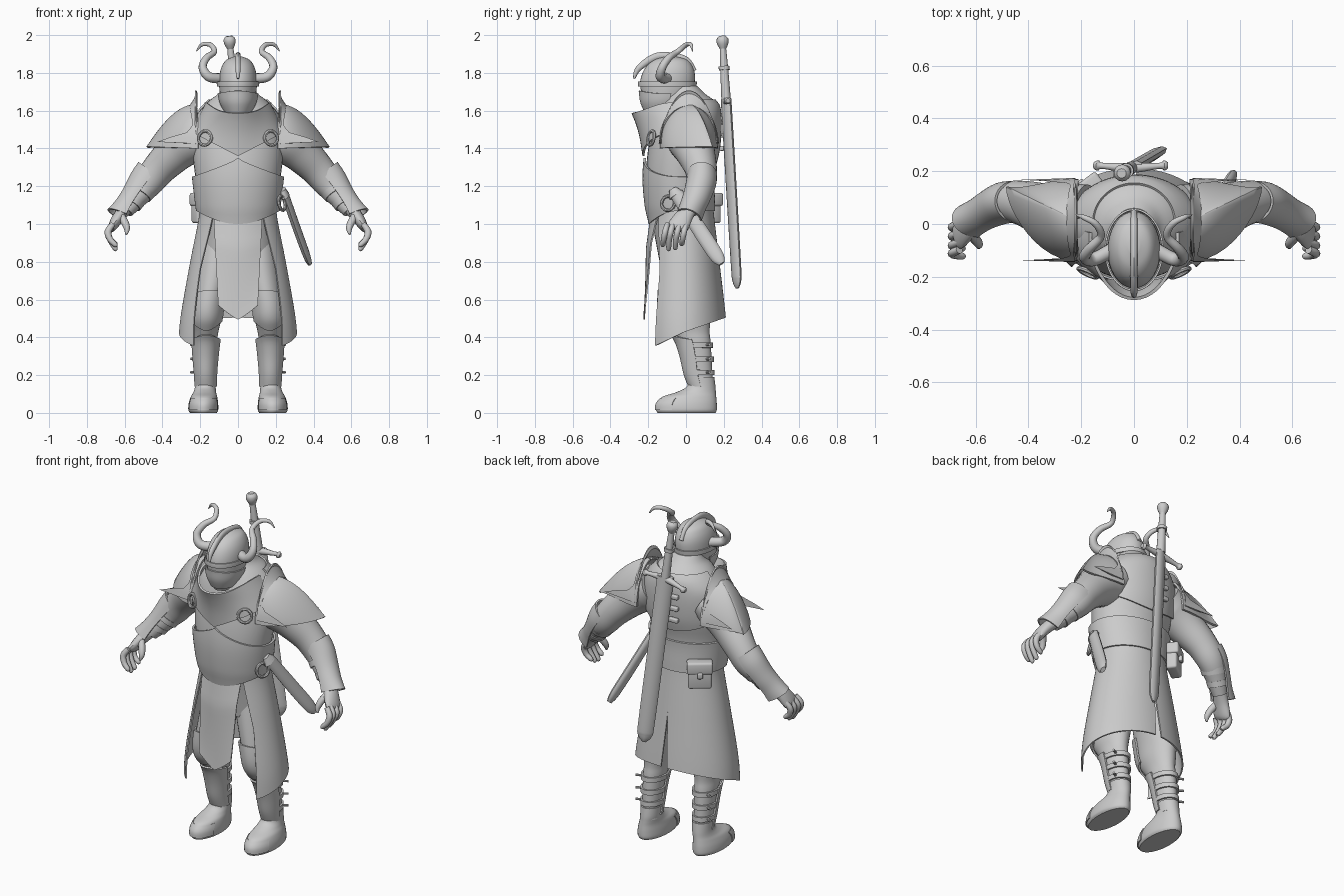
import bpy, bmesh
from math import sin, cos, radians, pi
from mathutils import Vector, Matrix

if "Cube" in bpy.data.objects:
    bpy.data.objects.remove(bpy.data.objects["Cube"])

grey = bpy.data.materials.new("plain grey")
grey.use_nodes = True
grey.diffuse_color = (0.6, 0.6, 0.6, 1)
grey.node_tree.nodes["Principled BSDF"].inputs["Base Color"].default_value = (0.6, 0.6, 0.6, 1)
made = []


# ---- helpers ----
def lerp(a, b, t):
    return a + (b - a) * t


def call(v, *args):
    return v(*args) if callable(v) else v


def spline(pts, n=5):
    out = []
    for i in range(len(pts) - 1):
        quad = [pts[max(0, min(len(pts) - 1, i + k))] for k in (-1, 0, 1, 2)]
        for j in range(n):
            t = j / n
            out.append(tuple(b + 0.5 * t * (c - a + t * (2 * a - 5 * b + 4 * c - d + t * (3 * (b - c) + d - a)))
                             for a, b, c, d in zip(*quad)))
    return out + [tuple(pts[-1])]


def register(ob, twin=False):
    ob.data.materials.clear()
    ob.data.materials.append(grey)
    ob.data.transform(ob.matrix_basis)
    ob.matrix_basis = Matrix()
    made.append(ob)
    if twin:
        me = ob.data.copy()
        me.transform(Matrix.Diagonal((-1, 1, 1, 1)))
        me.flip_normals()
        other = bpy.data.objects.new("right_" + ob.name, me)
        ob.name = "left_" + ob.name
        bpy.context.collection.objects.link(other)
        made.append(other)


def grid(name, rows, closed=False, thick=0, twin=False):
    bm = bmesh.new()
    vs = [[bm.verts.new(p) for p in r] for r in rows]
    n = len(rows[0])
    for r, q in zip(vs, vs[1:]):
        for i in range(n if closed else n - 1):
            k = (i + 1) % n
            bm.faces.new((r[i], r[k], q[k], q[i]))
    if closed:
        bm.faces.new(vs[0])
        bm.faces.new(vs[-1])
    bmesh.ops.recalc_face_normals(bm, faces=bm.faces)
    if thick:
        bmesh.ops.solidify(bm, geom=bm.faces[:], thickness=thick)
        bmesh.ops.recalc_face_normals(bm, faces=bm.faces)
    me = bpy.data.meshes.new(name)
    bm.to_mesh(me)
    bm.free()
    ob = bpy.data.objects.new(name, me)
    bpy.context.collection.objects.link(ob)
    register(ob, twin)


# point on an upright body; table rows are z, front y, back y, half width, centre x
def at(dense, a, z, off=0):
    row = dense[-1] if z > dense[0][0] else dense[0]
    for p, q in zip(dense, dense[1:]):
        if p[0] <= z <= q[0]:
            row = [lerp(u, v, (z - p[0]) / (q[0] - p[0])) for u, v in zip(p, q)]
            break
    _, f, b, rx, cx = row
    return Vector((cx + (rx + off) * sin(a), (f + b) / 2 - ((b - f) / 2 + off) * cos(a), z))


def loft(name, table, twin=False, seg=36):
    grid(name, [[at([r], 2 * pi * i / seg, r[0]) for i in range(seg)] for r in spline(table)], True, 0, twin)


# plate lying on a body, between two angles (0 is front) and two heights
def patch(name, table, a0, a1, lo, hi, off0=0.012, off1=0.012, thick=0.012, twin=False, nu=32, nv=14):
    dense, rows = spline(table), []
    for j in range(nv + 1):
        t, row = j / nv, []
        for i in range(nu + 1):
            a = radians(lerp(call(a0, t), call(a1, t), i / nu))
            row.append(at(dense, a, lerp(call(lo, a), call(hi, a), t), lerp(off0, call(off1, a), t)))
        rows.append(row)
    grid(name, rows, False, thick, twin)


# tube along x, y, z, radius along ref, radius across
def tube(name, pts, ref=(0, 1, 0), seg=16, arc=None, thick=0, twin=False, n=5):
    pts, rows = spline(pts, n), []
    for i, p in enumerate(pts):
        tan = (Vector(pts[min(i + 1, len(pts) - 1)][:3]) - Vector(pts[max(i - 1, 0)][:3])).normalized()
        a = Vector(ref)
        a = (a - tan * a.dot(tan)).normalized()
        b = tan.cross(a)
        angles = [radians(lerp(-arc, arc, k / seg)) for k in range(seg + 1)] if arc else \
            [2 * pi * k / seg for k in range(seg)]
        rows.append([Vector(p[:3]) + a * p[3] * sin(t) + b * p[4] * cos(t) for t in angles])
    grid(name, rows, not arc, thick, twin)


def ring(name, loc, rot, r, minor, twin=False):
    bpy.ops.mesh.primitive_torus_add(major_radius=r, minor_radius=minor, major_segments=28, minor_segments=8,
                                     location=loc, rotation=[radians(d) for d in rot])
    ob = bpy.context.object
    ob.name = name
    register(ob, twin)


def box(name, loc, size, rot=0, bevel=0.012):
    bm = bmesh.new()
    bmesh.ops.create_cube(bm, size=1)
    bmesh.ops.scale(bm, vec=size, verts=bm.verts)
    bmesh.ops.bevel(bm, geom=bm.edges[:], offset=bevel, segments=3, affect='EDGES', profile=0.5)
    me = bpy.data.meshes.new(name)
    bm.to_mesh(me)
    bm.free()
    ob = bpy.data.objects.new(name, me)
    bpy.context.collection.objects.link(ob)
    ob.matrix_basis = Matrix.Translation(loc) @ Matrix.Rotation(radians(rot), 4, 'Z')
    register(ob)


# ---- torso and chest armour ----
torso = [(0.8, -.14, .13, .19, 0), (1.0, -.178, .135, .192, 0), (1.1, -.2, .134, .207, 0), (1.25, -.212, .136, .226, 0),
         (1.4, -.2, .168, .242, 0), (1.55, -.17, .175, .23, 0), (1.64, -.14, .16, .165, 0), (1.69, -.11, .1, .105, 0),
         (1.73, -.1, .06, .08, 0)]
loft("torso", torso)
patch("belly_plate", torso, -180, 180, lambda a: 1.07 - .07 * max(0, cos(a)) ** 2,
      lambda a: 1.25 + .1 * (1 - abs(sin(a)) ** .8) * (cos(a) > 0), .02, .018, nu=64)
collar = [(1.3, -.222, .18, .25, 0), (1.45, -.235, .185, .25, 0), (1.54, -.255, .19, .23, 0), (1.62, -.285, .19, .205, 0),
          (1.68, -.3, .19, .19, 0)]
patch("breast_collar", collar, -95, 95, lambda a: 1.36 + .13 * abs(sin(a)), lambda a: 1.585 + .06 * sin(a) ** 2,
      .004, lambda a: -.028 + .045 * max(0, cos(a)) ** 6)
patch("back_plate", torso, 95, 265, lambda a: 1.32 + .07 * sin(a) ** 2, 1.66, .012, .014)
ring("chest_ring", (.175, -.185, 1.455), (80, 0, 25), .038, .009, True)
for i in range(3):
    box("back_buckle", (-.05, .19, 1.4 + i * .07), (.06, .025, .025), 0, .006)

# ---- helmet ----
helmet = [(1.57, -.2, -.07, .05, 0), (1.64, -.23, 0, .086, 0), (1.7, -.238, .035, .097, 0), (1.75, -.243, .046, .1, 0),
          (1.8, -.23, .046, .096, 0), (1.84, -.205, .032, .083, 0), (1.87, -.165, .005, .06, 0), (1.887, -.11, -.05, .02, 0)]
loft("helmet", helmet)
patch("face_mask", helmet, -100, 100, 1.59, lambda a: 1.705 - .015 * sin(a) ** 2, .01, .012, .007)
patch("brow_band", helmet, -180, 180, 1.728, 1.755, .012, .012, .007, nu=48, nv=3)
tube("helmet_crest", [(0, -.275, 1.77, .008, .006), (0, -.25, 1.825, .014, .016), (0, -.165, 1.883, .014, .02),
                      (0, -.08, 1.89, .014, .018), (0, 0, 1.868, .014, .018), (0, .045, 1.81, .012, .012)], (1, 0, 0), 12)
tube("horn", [(.085, -.1, 1.77, .028, .028), (.155, -.135, 1.78, .026, .026), (.187, -.125, 1.83, .022, .022),
              (.165, -.09, 1.88, .019, .019), (.125, -.045, 1.912, .015, .015), (.145, 0, 1.948, .013, .013),
              (.19, .025, 1.95, .01, .01), (.22, .035, 1.915, .003, .003)], (0, 1, .3), 12, twin=True)

# ---- shoulder armour, drawn out into a sloping lip at the side ----
cap = []
for j in range(17):
    lat = radians(lerp(86, 0, j / 16))
    k, row = cos(lat), []
    for i in range(25):
        t = radians(lerp(-92, 92, i / 24))
        c, s = max(0, cos(t)), sin(t)
        row.append((.22 + .265 * cos(t) * k, .015 + (.155 * s + .125 * c * c * (1 - max(0, s))) * k,
                    1.4 + .235 * sin(lat) ** (1 + 1.1 * c) + .01 * c * k ** 4))
    cap.append(row)
grid("shoulder_plate", cap, thick=.012, twin=True)
flange = []
for x, h in ((.25, .212), (.226, .25), (.214, .28), (.22, .298)):
    arch = [radians(lerp(4, 176, i / 24)) for i in range(25)]
    flange.append([(.222 + (x - .222) * sin(b), .015 + .152 * cos(b), 1.41 + lerp(.21, h, sin(b)) * sin(b)
                    - .01 * (.25 - x)) for b in arch])
grid("shoulder_flange", flange, thick=.008, twin=True)

# ---- arms and hands ----
arm = [(.18, .02, 1.49, .13, .11), (.25, .025, 1.45, .128, .13), (.33, .05, 1.38, .105, .106),
       (.415, .078, 1.295, .086, .09), (.48, .083, 1.215, .076, .08), (.54, .055, 1.14, .058, .06),
       (.595, .022, 1.07, .042, .042)]
tube("arm", arm, seg=24, twin=True)
tube("forearm_guard", [(.45, .085, 1.265, .078, .1), (.49, .08, 1.215, .08, .094), (.54, .058, 1.145, .074, .08),
                       (.573, .036, 1.09, .07, .082), (.6, .016, 1.035, .07, .1)], seg=20, arc=90, thick=.01, twin=True)
for x, y, z, r in ((.515, .066, 1.17, .073), (.558, .045, 1.115, .06)):
    tube("forearm_strap", [(x - .008, y + .005, z + .013, r, r), (x + .008, y - .005, z - .013, r - .004, r - .004)],
         seg=24, twin=True, n=1)
tube("palm", [(.59, .028, 1.085, .036, .034), (.63, -.01, 1.04, .048, .032), (.662, -.04, .99, .056, .025),
              (.672, -.05, .97, .045, .014)], seg=16, twin=True)
for y, tip in ((-.11, .88), (-.08, .86), (-.045, .865), (-.01, .885)):
    tube("finger", [(.662, y + .012, 1.0, .014, .015), (.688, y, .96, .016, .018), (.678, y - .008, .92, .015, .016),
                    (.65, y - .012, tip + .01, .013, .013), (.642, y - .012, tip, .005, .005)], seg=10, twin=True)
tube("thumb", [(.625, -.03, 1.05, .018, .02), (.6, -.06, 1.01, .019, .02), (.588, -.078, .975, .016, .016),
               (.592, -.088, .945, .006, .006)], seg=10, twin=True)

# ---- legs, knee pads, greaves and boots ----
leg = [(.12, .03, .15, .05, .17), (.2, .0, .14, .05, .172), (.3, -.02, .135, .055, .172), (.38, -.045, .13, .06, .17),
       (.43, -.08, .125, .064, .168), (.5, -.125, .13, .078, .165), (.6, -.138, .14, .085, .155), (.8, -.125, .12, .095, .115),
       (.98, -.1, .08, .09, .09)]
loft("leg", leg, True)
patch("knee_pad", leg, -65, 65, lambda a: .435 + .06 * sin(a) ** 2, lambda a: .65 - .02 * sin(a) ** 2,
      .016, .014, .01, True)
patch("greave", leg, -85, 85, .14, lambda a: .41 - .02 * sin(a) ** 2, .01, .018, .01, True)
for z in (.2, .27, .345):
    patch("shin_strap", leg, 80, 280, z, z + .028, .012, .012, .01, True, nv=2)
    tube("strap_peg", [(.205, .1, z + .014, .007, .007), (.25, .125, z + .016, .007, .007)], seg=8, twin=True, n=1)
loft("boot", [(0, -.15, .155, .07, .183), (.015, -.158, .163, .079, .184), (.05, -.155, .163, .078, .183),
              (.085, -.125, .16, .07, .18), (.11, -.05, .158, .06, .176), (.14, .005, .156, .055, .173),
              (.19, .012, .15, .056, .172)], True)
patch("toe_cap", [(.012, -.156, .163, .077, .184), (.05, -.153, .163, .076, .183), (.085, -.123, .16, .068, .18)],
      -62, 62, .015, .08, .008, .008, .006, True, nv=5)

# ---- coat and tabard ----
coat = [(.3, -.24, .225, .32, 0), (.5, -.238, .212, .305, 0), (.8, -.208, .177, .253, 0), (1.03, -.188, .15, .208, 0),
        (1.12, -.188, .142, .203, 0)]
patch("coat_side", coat, lambda t: 39 + 12 * min(1, 2.2 * (1 - t)) - 3 * (1 - t) ** 4, lambda t: 180 - 7 * max(0, .55 - t),
      lambda a: .35 + .155 * (1 - cos(a)) / 2 - .03 * max(0, cos(a)), 1.09, 0, 0, .008, True, 32, 20)
tabard = []
for j in range(17):
    t = j / 16
    row = []
    for i in range(17):
        u = i / 8 - 1
        x = u * lerp(.13, .105, t)
        y = -.186 - .026 * min(1, 3 * t) - .014 * t ** 3 + lerp(2.2, .5, t) * x * x
        row.append((x, y, lerp(1.06, .495 + .075 * abs(u) ** 1.2, t)))
    tabard.append(row)
grid("front_tabard", tabard, thick=.008)

# ---- sword on the back ----
top, end = Vector((-.047, .192, 1.995)), Vector((.09, .272, .66))


def blade_at(s, ra, rb):
    return (*top.lerp(end, s), ra, rb)


wide = (.9, .42, 0)
tube("sword_pommel", [blade_at(*r) for r in ((0, .018, .018), (.012, .031, .031), (.03, .03, .03), (.055, .014, .014))], wide, 14)
tube("sword_grip", [blade_at(*r) for r in ((.04, .016, .016), (.13, .021, .021), (.25, .025, .025))], wide, 14)
tube("sword_grip_band", [blade_at(.12, .029, .029), blade_at(.135, .029, .029)], wide, 14, n=1)
tube("sword_blade", [blade_at(*r) for r in ((.25, .047, .022), (.5, .047, .022), (.9, .046, .021), (.97, .04, .018),
                                           (1, .012, .008))], wide, 8)
g = top.lerp(end, .26)
tube("sword_guard", [(g.x + s * .14, g.y + .01 * abs(s), g.z + .02 * s - .015 * s * s, r, r) for s, r in
                     ((-1, .012), (-.9, .02), (-.75, .012), (0, .02), (.75, .012), (.9, .02), (1, .012))], seg=10)

# ---- hip blade, ring and pouch ----
tube("hip_sheath", [(.247, -.05, 1.16, .036, .021), (.31, .065, .98, .04, .021), (.363, .16, .835, .038, .019),
                    (.38, .19, .79, .018, .012)], (0, 1, .6), 12)
tube("hip_grip", [(.236, -.07, 1.185, .022, .016), (.247, -.05, 1.15, .042, .026)], (0, 1, .6), 12)
ring("hip_ring", (.232, -.095, 1.11), (80, 0, 65), .038, .009)
box("pouch", (-.18, .125, 1.075), (.13, .06, .14), 37)
box("pouch_flap", (-.183, .13, 1.13), (.142, .07, .07), 37)
box("pouch_clasp", (-.203, .156, 1.09), (.03, .02, .035), 37, .006)

# ---- smooth shading with crisp edges ----
bpy.ops.object.select_all(action='DESELECT')
for ob in made:
    ob.select_set(True)
bpy.context.view_layer.objects.active = made[0]
bpy.ops.object.shade_smooth_by_angle(angle=radians(40))
